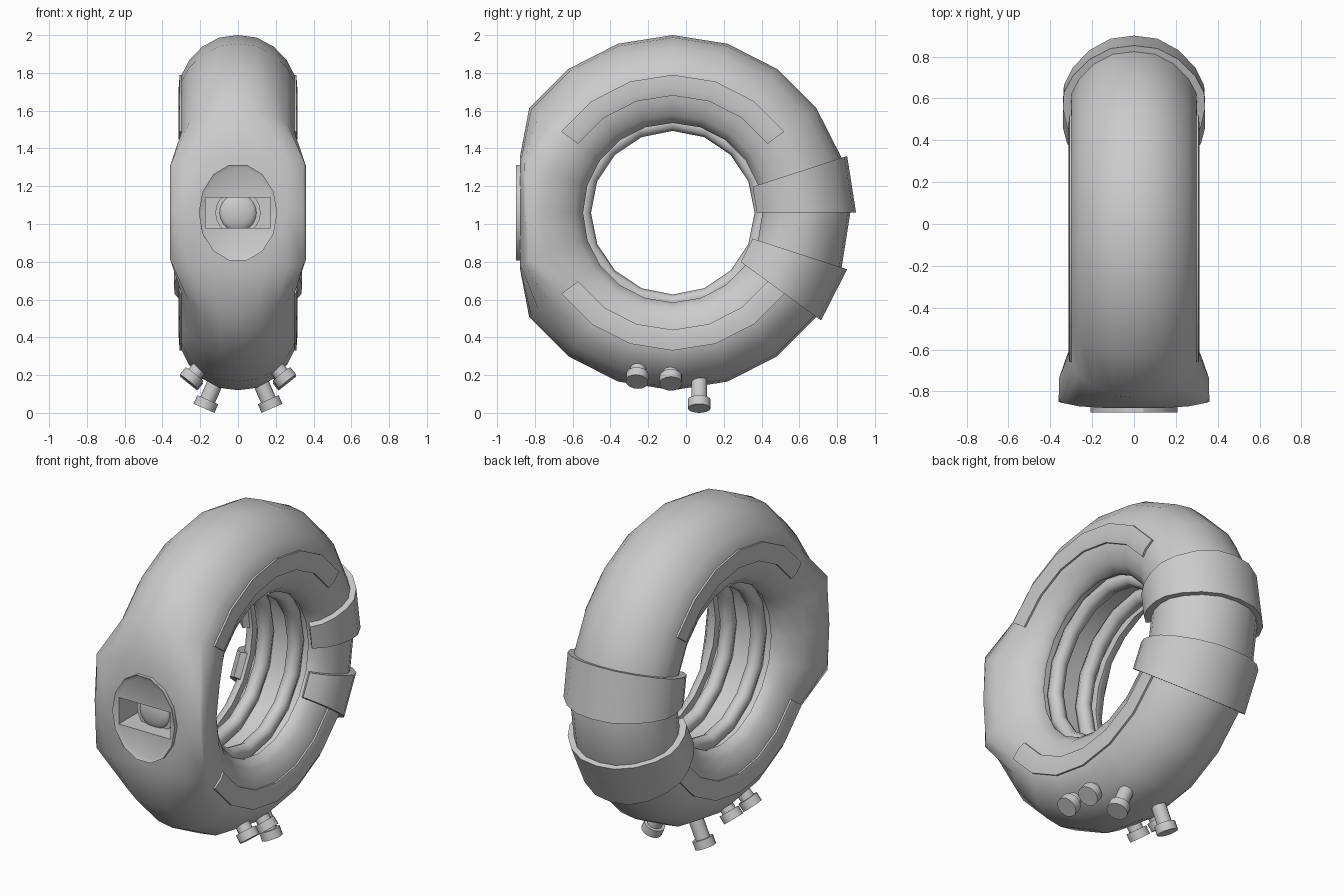
import bpy, bmesh
from math import sin, cos, radians, pi
from mathutils import Vector, Matrix

if "Cube" in bpy.data.objects:
    bpy.data.objects.remove(bpy.data.objects["Cube"])

CY, CZ = -0.07, 1.06                     # ring centre in the YZ plane
HALF = [(0, .94), (.1, .927), (.19, .878), (.26, .805), (.298, .73), (.302, .66),
        (.285, .58), (.25, .515), (.205, .475), (.185, .475)]
FRONT = [(0, .94), (.14, .94), (.26, .935), (.345, .91), (.36, .80), (.358, .70),
         (.325, .60), (.265, .52), (.205, .475), (.185, .475)]


def mirror_profile(half):
    return [(-x, r) for x, r in half[:0:-1]] + half


def place(x, r, deg):
    a = radians(deg)
    return Vector((x, CY + r * cos(a), CZ + r * sin(a)))


def finish(ob, angle=50):
    bpy.ops.object.select_all(action='DESELECT')
    ob.select_set(True)
    bpy.context.view_layer.objects.active = ob
    bpy.ops.object.shade_smooth_by_angle(angle=radians(angle))
    return ob


def from_bmesh(name, bm, angle=50):
    bmesh.ops.recalc_face_normals(bm, faces=bm.faces)
    me = bpy.data.meshes.new(name)
    bm.to_mesh(me)
    bm.free()
    ob = bpy.data.objects.new(name, me)
    bpy.context.collection.objects.link(ob)
    return finish(ob, angle)


def sweep(name, rows, closed):
    """Join closed cross-sections; open sweeps get quad-strip end caps."""
    bm = bmesh.new()
    v = [[bm.verts.new(p) for p in row] for row in rows]
    n = len(v[0])
    for k in range(len(v) if closed else len(v) - 1):
        a, b = v[k], v[(k + 1) % len(v)]
        for i in range(n):
            j = (i + 1) % n
            bm.faces.new((a[i], a[j], b[j], b[i]))
    if not closed:
        for row in (v[0], v[-1]):
            for i in range(n // 2 - 1):
                bm.faces.new((row[i], row[i + 1], row[n - 2 - i], row[n - 1 - i]))
    return from_bmesh(name, bm)


def cut_with(ob, cutter):
    m = ob.modifiers.new("cut", 'BOOLEAN')
    m.operation, m.solver, m.object = 'DIFFERENCE', 'EXACT', cutter
    bpy.context.view_layer.objects.active = ob
    bpy.ops.object.modifier_apply(modifier=m.name)
    finish(ob)


# Main ring: swollen and flattened at the front, open channel inside
rows = []
for k in range(20):
    deg = k * 18
    half = FRONT if abs(deg - 180) <= 18 else HALF
    row = []
    for x, r in mirror_profile(half + [(.185, .52)]):
        p = place(x, r, deg)
        p.y = max(p.y, -.88 + .03 * (abs(x) / .36) ** 4)
        row.append(p)
    rows.append(row)
body = sweep("ring_body", rows, True)

# Eye plate: elliptical disc with raised rim
bm = bmesh.new()
bmesh.ops.create_cone(bm, cap_ends=True, segments=14, radius1=1, radius2=1, depth=.06,
                      matrix=Matrix.Rotation(pi / 14, 4, 'Z'))
bm.transform(Matrix.Translation((0, -.87, CZ)) @ Matrix.Rotation(pi / 2, 4, 'X')
             @ Matrix.Diagonal((.208, .26, 1, 1)))
bm.normal_update()
face = min(bm.faces, key=lambda f: f.calc_center_median().y)
bmesh.ops.inset_region(bm, faces=[face], thickness=.022)
bmesh.ops.translate(bm, verts=face.verts, vec=(0, .012, 0))
plate = from_bmesh("eye_plate", bm, 30)

# Eye slot cut through plate and body
bm = bmesh.new()
bmesh.ops.create_cube(bm, size=1, matrix=Matrix.Translation((0, -.85, CZ))
                      @ Matrix.Diagonal((.345, .3, .16, 1)))
cutter = from_bmesh("slot_cutter", bm)
for ob in (plate, body):
    cut_with(ob, cutter)
bpy.data.objects.remove(cutter)

# Eye lens: short barrel with a domed glass
bm = bmesh.new()
bmesh.ops.create_cone(bm, cap_ends=True, segments=20, radius1=.12, radius2=.115, depth=.1,
                      matrix=Matrix.Translation((0, -.74, CZ)) @ Matrix.Rotation(-pi / 2, 4, 'X'))
from_bmesh("lens_barrel", bm)
bm = bmesh.new()
bmesh.ops.create_uvsphere(bm, u_segments=20, v_segments=10, radius=.1,
                          matrix=Matrix.Translation((0, -.785, CZ))
                          @ Matrix.Diagonal((1, .35, 1, 1)))
from_bmesh("lens_glass", bm)

# Two coils lying in the inner channel
for side, x in (("left", -.1), ("right", .1)):
    rows = [[place(x + .045 * cos(t * pi / 4), .478 + .045 * sin(t * pi / 4), k * 22.5)
             for t in range(8)] for k in range(16)]
    sweep("inner_coil_" + side, rows, True)

# Two cuffs round the back
prof = mirror_profile(HALF[:-1])


def scaled(s, sx):
    return [(x * sx, .705 + (r - .705) * s) for x, r in prof]


for name, a0, a1 in (("upper_cuff", 0, 18), ("lower_cuff", -36, -18)):
    loop = scaled(1.13, 1.125) + scaled(.99, .99)[::-1]
    sweep(name, [[place(x, r, d) for x, r in loop] for d in (a0, a1)], False)

# Thin curved panels on both sides, top and bottom
for level, start in (("top", 36), ("bottom", 216)):
    for side, s in (("left", -1), ("right", 1)):
        loop = [(.309, .73), (.314, .66), (.304, .62), (.27, .62), (.27, .66), (.27, .73)]
        sweep(f"{level}_panel_{side}",
              [[place(s * x, r, start + 18 * k) for x, r in loop] for k in range(7)], False)


# Pegs under the ring: shaft with a wider foot cap
def peg(name, tip, direction, length):
    d = Vector(direction).normalized()
    rot = d.to_track_quat('Z', 'Y').to_matrix().to_4x4()
    bm = bmesh.new()
    for radius, near, far in ((.042, .04, length), (.06, 0, .05)):
        c = Vector(tip) - d * (near + far) / 2
        bmesh.ops.create_cone(bm, cap_ends=True, segments=16, radius1=radius, radius2=radius,
                              depth=far - near, matrix=Matrix.Translation(c) @ rot)
    from_bmesh(name, bm)


for side, s in (("left", -1), ("right", 1)):
    peg("long_peg_" + side, (s * .18, .07, .024), (s * .4, 0, -.92), .22)
    peg("middle_peg_" + side, (s * .262, -.08, .155), (s * .62, 0, -.78), .13)
    peg("front_peg_" + side, (s * .262, -.26, .165), (s * .62, -.08, -.78), .13)
